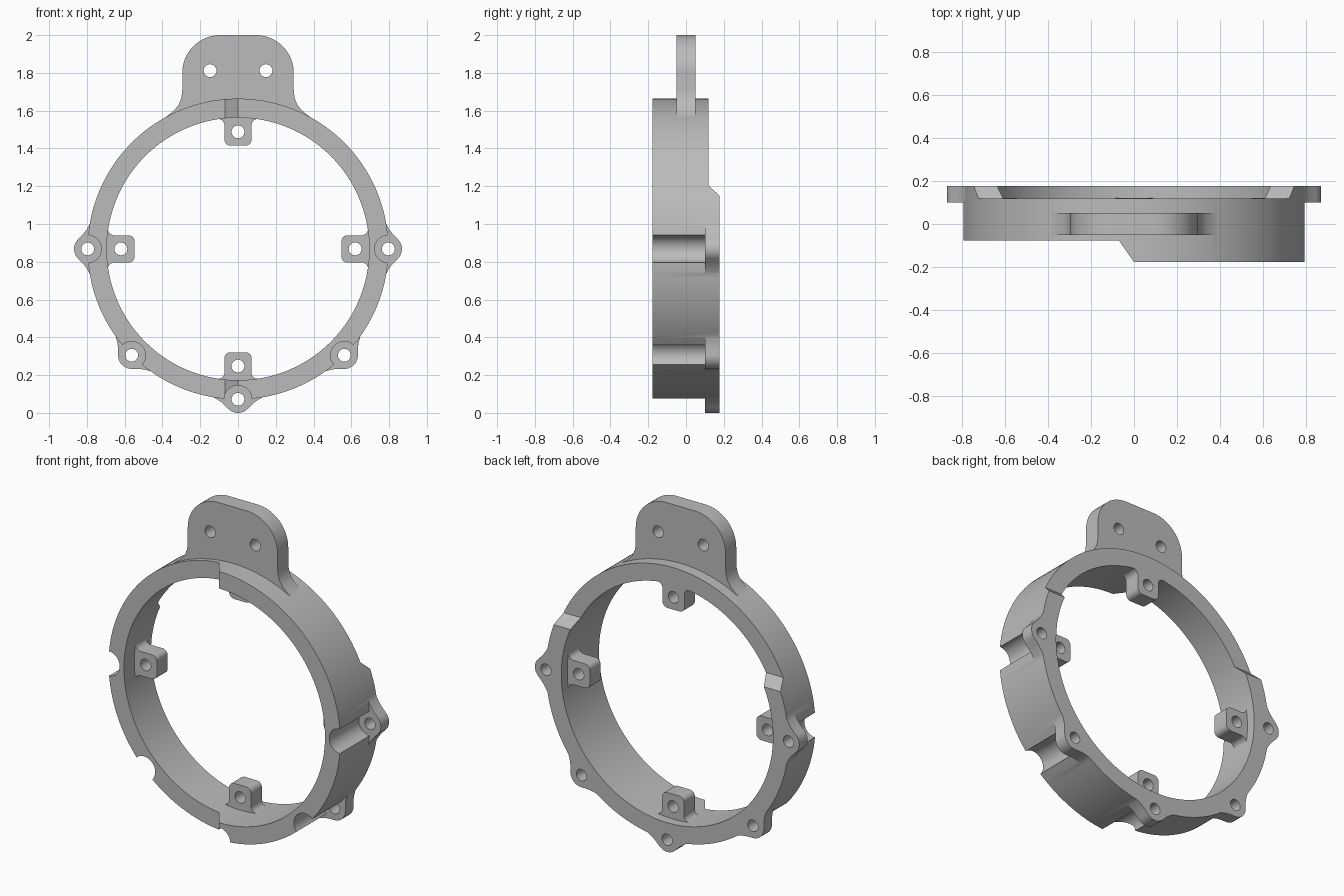
import bpy, bmesh, math
from mathutils import Vector

if "Cube" in bpy.data.objects:
    bpy.data.objects.remove(bpy.data.objects["Cube"], do_unlink=True)

CZ, R_OUT, R_IN = 0.868, 0.796, 0.695      # ring centre height and radii
FRONT, BACK, EAR_FRONT = -0.177, 0.177, 0.1

grey = bpy.data.materials.new("plain_grey")
grey.use_nodes = True
grey.diffuse_color = (0.5, 0.5, 0.5, 1)
grey.node_tree.nodes["Principled BSDF"].inputs["Base Color"].default_value = (0.5, 0.5, 0.5, 1)


def arc(cx, cz, r, a0, a1, n=12):
    steps = [math.radians(a0 + (a1 - a0) * i / n) for i in range(n + 1)]
    return [(cx + r * math.cos(a), cz + r * math.sin(a)) for a in steps]


def prism(name, pts, lo, hi, axis="y"):
    """Extrude a closed 2D outline along an axis."""
    place = {"x": lambda a, b, t: (t, a, b),
             "y": lambda a, b, t: (a, t, b),
             "z": lambda a, b, t: (a, b, t)}[axis]
    bm = bmesh.new()
    face = bm.faces.new([bm.verts.new(place(a, b, lo)) for a, b in pts])
    moved = bmesh.ops.extrude_face_region(bm, geom=[face])["geom"]
    verts = [v for v in moved if isinstance(v, bmesh.types.BMVert)]
    bmesh.ops.translate(bm, verts=verts, vec=Vector(place(0, 0, hi - lo)))
    # The outline face stays as the near cap
    bmesh.ops.recalc_face_normals(bm, faces=bm.faces)
    mesh = bpy.data.meshes.new(name)
    bm.to_mesh(mesh)
    bm.free()
    mesh.materials.append(grey)
    obj = bpy.data.objects.new(name, mesh)
    bpy.context.collection.objects.link(obj)
    return obj


def disc(name, x, z, r, lo, hi, n=32):
    return prism(name, arc(x, z, r, 1.25, 361.25, n)[:-1], lo, hi)


def combine(target, tool, operation):
    """Apply a boolean, weld the seams and remove the tool."""
    mod = target.modifiers.new("cut", "BOOLEAN")
    mod.operation, mod.object, mod.solver = operation, tool, "EXACT"
    bpy.ops.object.select_all(action="DESELECT")
    bpy.context.view_layer.objects.active = target
    target.select_set(True)
    bpy.ops.object.modifier_apply(modifier=mod.name)
    bpy.data.objects.remove(tool, do_unlink=True)
    bm = bmesh.new()
    bm.from_mesh(target.data)
    bmesh.ops.remove_doubles(bm, verts=bm.verts, dist=1e-5)
    bm.to_mesh(target.data)
    bm.free()


def polar(pts, deg):
    """Radial/tangential points turned about the ring centre."""
    c, s = math.cos(math.radians(deg)), math.sin(math.radians(deg))
    return [(u * c - v * s, CZ + u * s + v * c) for u, v in pts]


def mirrored(half):
    """Close a half outline across its second coordinate."""
    return half + [(u, -v) for u, v in reversed(half) if abs(v) > 1e-6]


# Ring body with bore, left long at the back until it is trimmed
ring = disc("mounting_ring", 0, CZ, R_OUT, FRONT, 0.2, 144)
combine(ring, disc("bore", 0, CZ, R_IN, -0.3, 0.3, 144), "DIFFERENCE")

# Screw clearance grooves, then the outer ears that close them
ear_angles = (0, 180, 225, 270, 315)
ear_r = 0.072
ear_half = (arc(R_OUT, 0, ear_r, 0, 45, 8)
            + [(0.829, 0.069), (0.812, 0.088), (0.800, 0.105), (0.790, 0.122),
               (0.780, 0.14), (0.713, 0.14)])
for deg in ear_angles:
    (x, z), = polar([(R_OUT, 0)], deg)
    combine(ring, disc("groove", x, z, ear_r + 0.001, -0.3, 0.13, 48), "DIFFERENCE")
for deg in ear_angles:
    combine(ring, prism("ear", polar(mirrored(ear_half), deg), EAR_FRONT, 0.22), "UNION")

# Inner tabs
tab_half = ([(0.547, 0)] + arc(0.579, 0.04, 0.032, 180, 90, 6)
            + arc(0.655, 0.105, 0.033, -90, 0, 6) + [(0.708, 0.105)])
for deg in (0, 90, 180, 270):
    combine(ring, prism("tab", polar(mirrored(tab_half), deg), 0.02, 0.121), "UNION")

# Top mounting plate with flared foot
plate_half = (arc(0.095, 1.8, 0.2, 90, 0, 16)
              + [(0.295, 1.71), (0.299, 1.67), (0.312, 1.635), (0.333, 1.607),
                 (0.36, 1.583), (0.388, 1.562), (0.35, 1.53), (0.2, 1.59)])
plate = plate_half + [(-x, z) for x, z in reversed(plate_half)]
combine(ring, prism("plate", plate, -0.05, 0.05), "UNION")

# Stepped front on the right half
front_step = [(-1, -0.077), (-0.07, -0.077), (0, FRONT), (0.0175, -0.202), (-1, -0.202)]
combine(ring, prism("front_step", front_step, -0.1, 1.9, "z"), "DIFFERENCE")

# Flat back, lowered across the top
back_trim = [(0.118, 2.1), (0.118, 1.205), (BACK, 1.15), (BACK, -0.1), (0.3, -0.1), (0.3, 2.1)]
combine(ring, prism("back_trim", back_trim, -1, 1, "x"), "DIFFERENCE")

# Screw holes
holes = [(-0.148, 1.812), (0.148, 1.812)]
for deg in ear_angles:
    holes += polar([(R_OUT, 0)], deg)
for deg in (0, 90, 180, 270):
    holes += polar([(0.62, 0)], deg)
for x, z in holes:
    combine(ring, disc("drill", x, z, 0.034, -0.3, 0.3, 24), "DIFFERENCE")

bpy.ops.object.select_all(action="DESELECT")
ring.select_set(True)
bpy.context.view_layer.objects.active = ring
bpy.ops.object.shade_smooth_by_angle(angle=math.radians(30))
